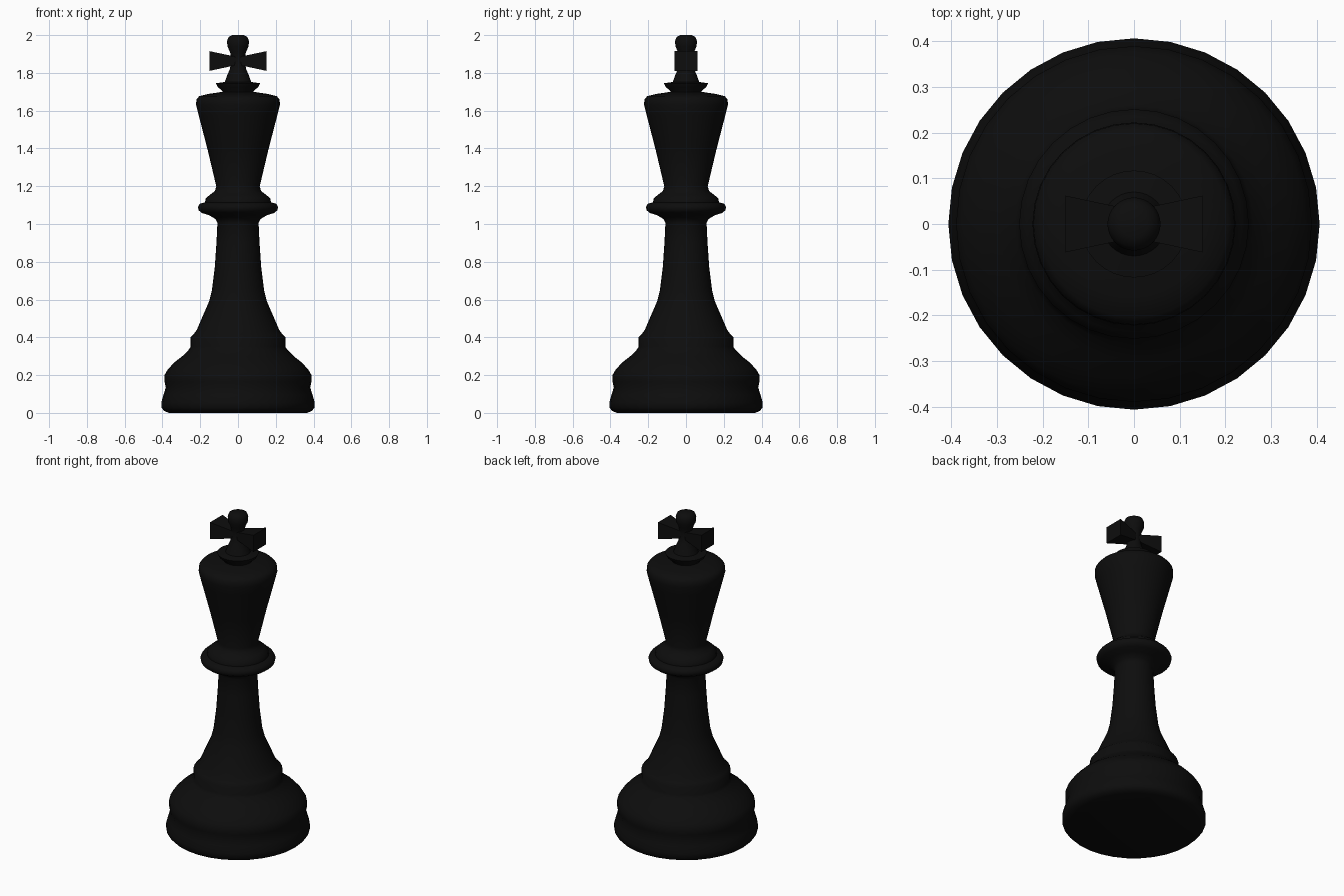
import bpy, bmesh, math

if "Cube" in bpy.data.objects:
    bpy.data.objects.remove(bpy.data.objects["Cube"])

black = bpy.data.materials.new("black")
black.diffuse_color = (0.004, 0.004, 0.004, 1)
black.use_nodes = True
black.node_tree.nodes["Principled BSDF"].inputs["Base Color"].default_value = black.diffuse_color
SIDES = 32


def finish(name, bm, angle):
    bmesh.ops.recalc_face_normals(bm, faces=bm.faces)
    me = bpy.data.meshes.new(name)
    bm.to_mesh(me)
    bm.free()
    me.materials.append(black)
    ob = bpy.data.objects.new(name, me)
    bpy.context.collection.objects.link(ob)
    bpy.ops.object.select_all(action='DESELECT')
    ob.select_set(True)
    bpy.context.view_layer.objects.active = ob
    bpy.ops.object.shade_smooth_by_angle(angle=math.radians(angle))


def lathe(name, profile):
    """Turn (radius, height) points around z and cap both ends."""
    bm = bmesh.new()
    rings = []
    for r, z in profile:
        rings.append([bm.verts.new((r * math.cos(2 * math.pi * i / SIDES),
                                    r * math.sin(2 * math.pi * i / SIDES), z))
                      for i in range(SIDES)])
    for a, b in zip(rings, rings[1:]):
        for i in range(SIDES):
            j = (i + 1) % SIDES
            bm.faces.new((a[i], a[j], b[j], b[i]))
    bm.faces.new(rings[0])
    bm.faces.new(rings[-1])
    finish(name, bm, 50)


# Wide foot, shoulder ring, slender stem, collar and flared head
lathe("turned_body", [
    (.365, 0), (.39, .01), (.405, .027), (.406, .055), (.395, .095),
    (.382, .135), (.389, .165), (.389, .2), (.375, .225), (.34, .265),
    (.295, .3), (.26, .335), (.251, .35), (.251, .4), (.236, .415),
    (.218, .44), (.19, .505), (.153, .59), (.138, .65), (.123, .77),
    (.114, .9), (.109, 1.005), (.118, 1.025), (.15, 1.045), (.19, 1.058),
    (.208, 1.072), (.212, 1.09), (.203, 1.107), (.174, 1.115), (.172, 1.135),
    (.148, 1.155), (.122, 1.175), (.115, 1.2), (.16, 1.39), (.208, 1.575),
    (.222, 1.63), (.22, 1.66), (.205, 1.677), (.16, 1.688), (.08, 1.7)])

# Crown ring and finial
lathe("crown_finial", [
    (.078, 1.69), (.083, 1.705), (.107, 1.725), (.117, 1.745), (.07, 1.752),
    (.058, 1.785), (.043, 1.82), (.034, 1.87), (.042, 1.91), (.056, 1.94),
    (.058, 1.97), (.05, 1.99), (.03, 2.0)])

# Cross arms, flaring outward
for side, label in ((-1, "left"), (1, "right")):
    bm = bmesh.new()
    ends = []
    for x, hy, hz in ((0, .03, .02), (.15, .062, .052)):
        ends.append([bm.verts.new((side * x, sy * hy, 1.863 + sz * hz))
                     for sy, sz in ((-1, -1), (1, -1), (1, 1), (-1, 1))])
    for i in range(4):
        j = (i + 1) % 4
        bm.faces.new((ends[0][i], ends[0][j], ends[1][j], ends[1][i]))
    for e in ends:
        bm.faces.new(e)
    finish("cross_arm_" + label, bm, 30)
